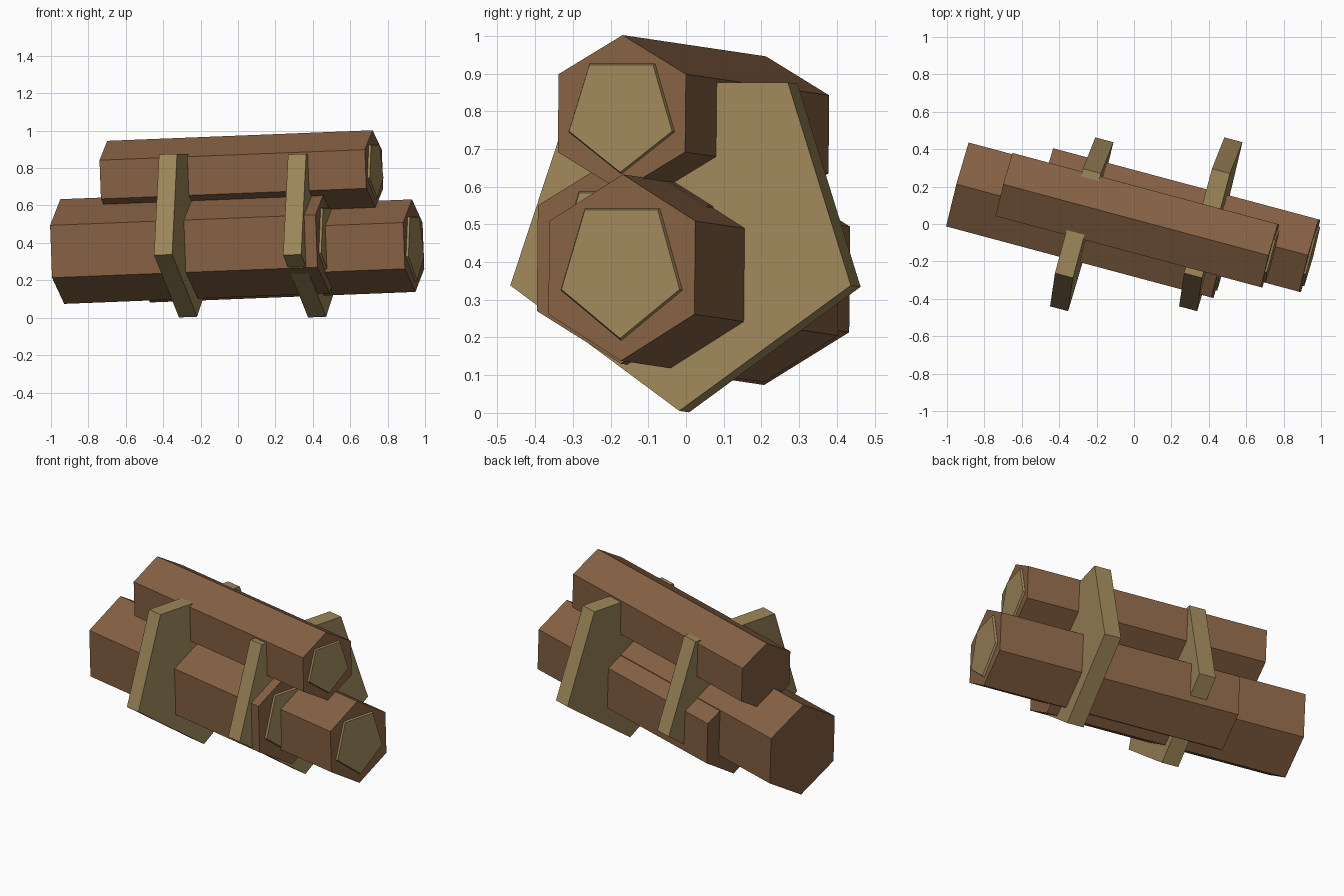
import bpy, bmesh, math
from mathutils import Matrix, Vector

default = bpy.data.objects.get("Cube")
if default:
    bpy.data.objects.remove(default)


def make_material(name, color):
    mat = bpy.data.materials.new(name)
    mat.use_nodes = True
    mat.diffuse_color = color
    mat.node_tree.nodes["Principled BSDF"].inputs["Base Color"].default_value = color
    return mat


bark = make_material("brown_bark", (0.235, 0.118, 0.056, 1))
wood = make_material("tan_wood", (0.34, 0.244, 0.102, 1))

# Shared direction of the whole stack: local x runs along the logs
TILT = Matrix.Rotation(math.radians(-15), 4, 'Z') @ Matrix.Rotation(math.radians(-2.2), 4, 'Y')
LENGTH = 1.47


def prism(name, sides, radius, widen, start, end, center, mat, start_angle, taper=1.0):
    """Flat-sided prism along local x; widen stretches it sideways."""
    bm = bmesh.new()
    rings = []
    for x, scale in ((start, 1.0), (end, taper)):
        ring = []
        for i in range(sides):
            a = start_angle + math.tau * i / sides
            r = radius * scale
            ring.append(bm.verts.new((x, r * widen * math.cos(a), r * math.sin(a))))
        rings.append(ring)
    bm.faces.new(rings[0])
    bm.faces.new(rings[1])
    for i in range(sides):
        j = (i + 1) % sides
        bm.faces.new((rings[0][i], rings[0][j], rings[1][j], rings[1][i]))
    bmesh.ops.recalc_face_normals(bm, faces=bm.faces)
    mesh = bpy.data.meshes.new(name)
    bm.to_mesh(mesh)
    bm.free()
    mesh.materials.append(mat)
    obj = bpy.data.objects.new(name, mesh)
    obj.matrix_world = Matrix.Translation(Vector(center)) @ TILT
    bpy.context.collection.objects.link(obj)
    return obj


UP, DOWN = math.pi / 2, -math.pi / 2

# Hexagonal logs, each with a raised pentagonal cut face on one end
logs = {
    "large_log": (0.28, 0.957, (-0.23, 0.02, 0.382)),
    "middle_log": (0.2475, 0.935, (0.23, 0.02, 0.357)),
    "top_log": (0.207, 0.975, (0.018, 0.02, 0.767)),
}
half = LENGTH / 2
for name, (radius, widen, center) in logs.items():
    prism(name, 6, radius, widen, -half, half, center, bark, UP)
    prism(name + "_cut_face", 5, radius * 0.8, widen * 0.97, half - 0.01, half + 0.012,
          center, wood, DOWN, taper=0.95)

# Two pentagonal braces holding the stack together
for name, x in (("rear_brace", -0.285), ("near_brace", 0.405)):
    prism(name, 5, 0.482, 1.02, -0.05, 0.05, (x, 0, 0.485), wood, DOWN)
